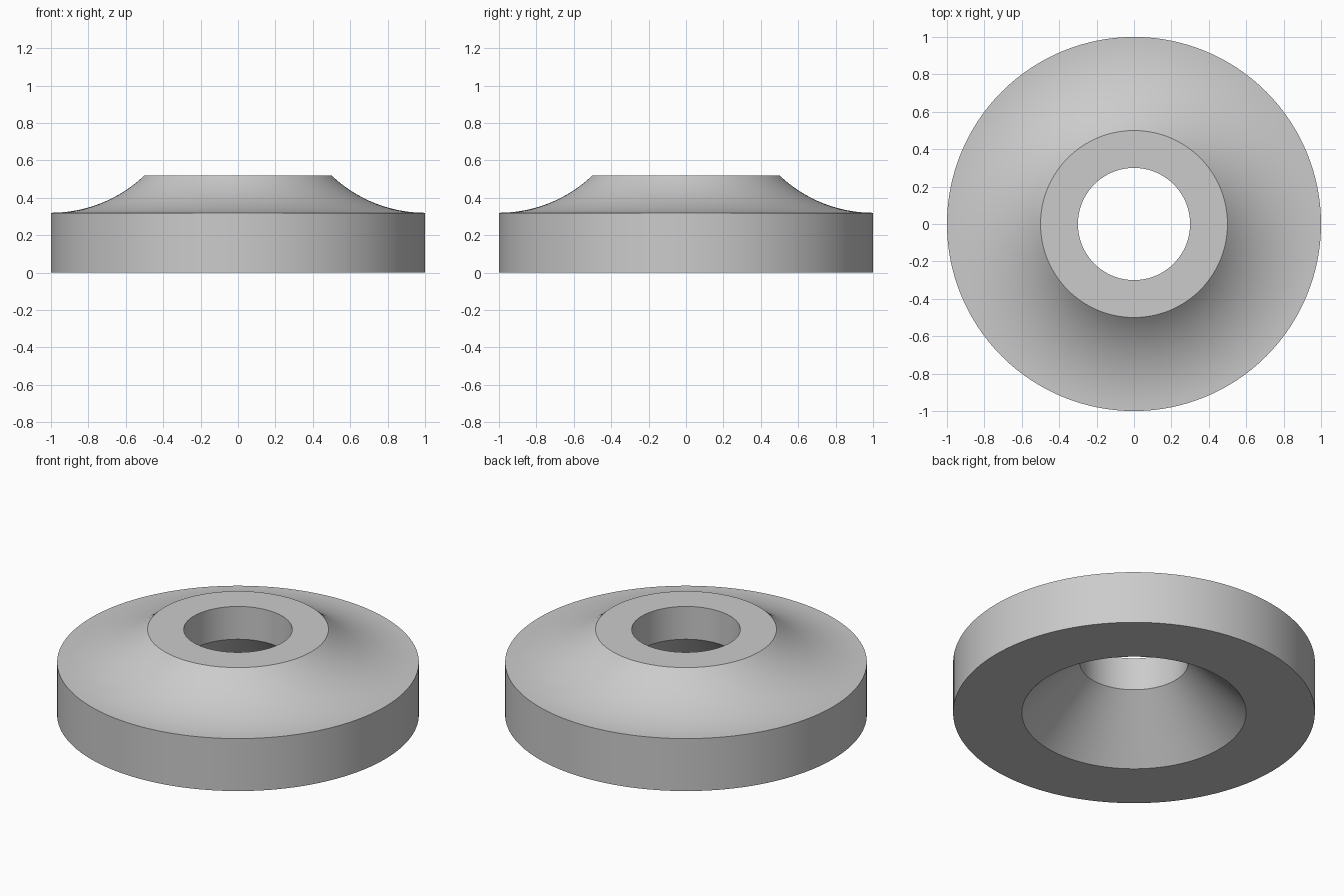
import bpy
import bmesh
from math import asin, cos, sin, pi, radians
from mathutils import Vector

# Remove the default cube
cube = bpy.data.objects.get("Cube")
if cube:
    bpy.data.objects.remove(cube, do_unlink=True)

# Main dimensions
OUTER, TOP, BORE, MOUTH = 1.0, 0.5, 0.3, 0.62
RIM_Z, TOP_Z = 0.32, 0.52
SEGMENTS, ARC_STEPS = 128, 20

# Plain grey material
GREY = (0.6, 0.6, 0.6, 1)
mat = bpy.data.materials.new("plain grey")
mat.use_nodes = True
mat.diffuse_color = GREY
mat.node_tree.nodes["Principled BSDF"].inputs["Base Color"].default_value = GREY


def concave_flank():
    """Arc that leaves the rim level and rises to the top collar."""
    run, rise = OUTER - TOP, TOP_Z - RIM_Z
    radius = (run ** 2 + rise ** 2) / (2 * rise)
    sweep = asin(run / radius)
    return [(OUTER - radius * sin(sweep * i / ARC_STEPS),
             RIM_Z + radius * (1 - cos(sweep * i / ARC_STEPS)))
            for i in range(ARC_STEPS + 1)]


# Closed cross-section: base, outer wall, flank, collar, bore, countersink
profile = [(MOUTH, 0), (OUTER, 0)] + concave_flank() + [(BORE, TOP_Z), (BORE, RIM_Z)]

# Revolve the cross-section into the flanged ring
bm = bmesh.new()
verts = [bm.verts.new((r, 0, z)) for r, z in profile]
edges = [bm.edges.new((a, b)) for a, b in zip(verts, verts[1:] + verts[:1])]
bmesh.ops.spin(bm, geom=verts + edges, cent=Vector(), axis=(0, 0, 1),
               angle=2 * pi, steps=SEGMENTS, use_merge=False)
bmesh.ops.remove_doubles(bm, verts=bm.verts, dist=0.0001)
bmesh.ops.recalc_face_normals(bm, faces=bm.faces)
mesh = bpy.data.meshes.new("flanged_ring")
bm.to_mesh(mesh)
bm.free()
mesh.materials.append(mat)

ring = bpy.data.objects.new("flanged_ring", mesh)
bpy.context.collection.objects.link(ring)

# Smooth curved walls, keep the rims crisp
bpy.ops.object.select_all(action="DESELECT")
ring.select_set(True)
bpy.context.view_layer.objects.active = ring
bpy.ops.object.shade_smooth_by_angle(angle=radians(25))
